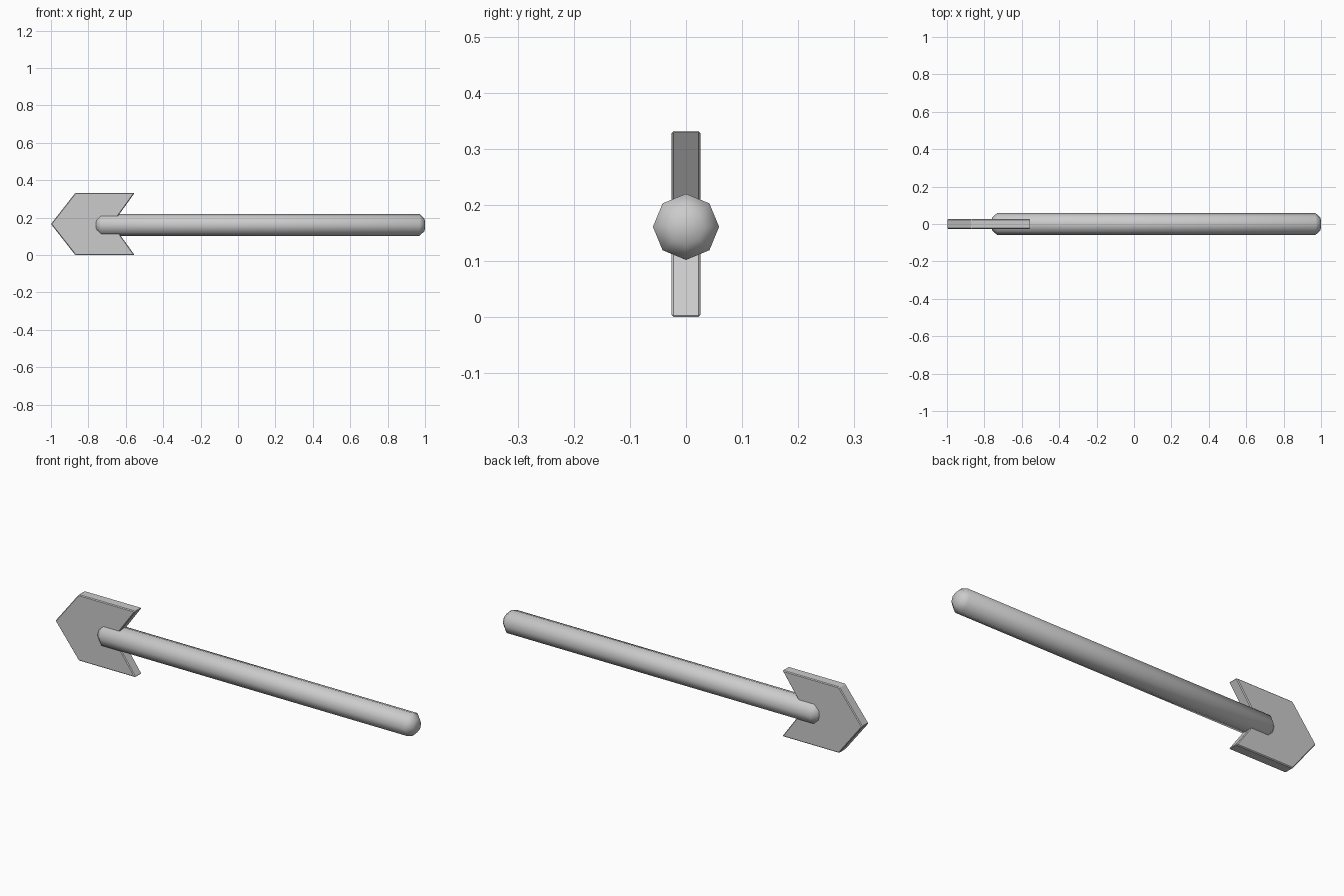
import bpy
import bmesh
from math import cos, sin, pi

cube = bpy.data.objects.get("Cube")
if cube:
    bpy.data.objects.remove(cube, do_unlink=True)

# One plain grey for the whole model
grey = bpy.data.materials.new("light_grey")
grey.use_nodes = True
colour = (0.6, 0.6, 0.6, 1)
grey.diffuse_color = colour
grey.node_tree.nodes["Principled BSDF"].inputs["Base Color"].default_value = colour


def finish(bm, name):
    bmesh.ops.recalc_face_normals(bm, faces=bm.faces)
    mesh = bpy.data.meshes.new(name)
    bm.to_mesh(mesh)
    bm.free()
    mesh.materials.append(grey)
    obj = bpy.data.objects.new(name, mesh)
    bpy.context.collection.objects.link(obj)
    return obj


# Shaft: eight-sided rod with rounded ends, smooth all over
SIDES = 8
SHAFT_Z = 0.161
bm = bmesh.new()
rings = []
for x, r in [(-0.76, 0.032), (-0.732, 0.059), (0.97, 0.059), (0.998, 0.032)]:
    rings.append([bm.verts.new((x, r * cos(2 * pi * i / SIDES),
                                SHAFT_Z + r * sin(2 * pi * i / SIDES)))
                  for i in range(SIDES)])
for a, b in zip(rings, rings[1:]):
    for i in range(SIDES):
        j = (i + 1) % SIDES
        bm.faces.new((a[i], a[j], b[j], b[i]))
for ring, x in ((rings[0], -0.762), (rings[-1], 1.0)):
    pole = bm.verts.new((x, 0, SHAFT_Z))
    for i in range(SIDES):
        bm.faces.new((ring[i], ring[(i + 1) % SIDES], pole))
for f in bm.faces:
    f.smooth = True
finish(bm, "shaft")

# Head: flat notched plate, extruded through its thickness
HALF_T, MID_Z = 0.026, 0.166
upper = [(-0.87, MID_Z), (-0.553, MID_Z)]
outline = [(-1.0, 0)] + upper + [(-0.672, 0)] + [(x, -z) for x, z in reversed(upper)]
bm = bmesh.new()
face = bm.faces.new([bm.verts.new((x, -HALF_T, MID_Z + z)) for x, z in outline])
ext = bmesh.ops.extrude_face_region(bm, geom=[face])
bmesh.ops.translate(bm, vec=(0, 2 * HALF_T, 0),
                    verts=[v for v in ext["geom"] if isinstance(v, bmesh.types.BMVert)])
head = finish(bm, "arrow_head")
bevel = head.modifiers.new("edge_bevel", "BEVEL")
bevel.width = 0.004
bevel.segments = 1
bevel.limit_method = "ANGLE"
